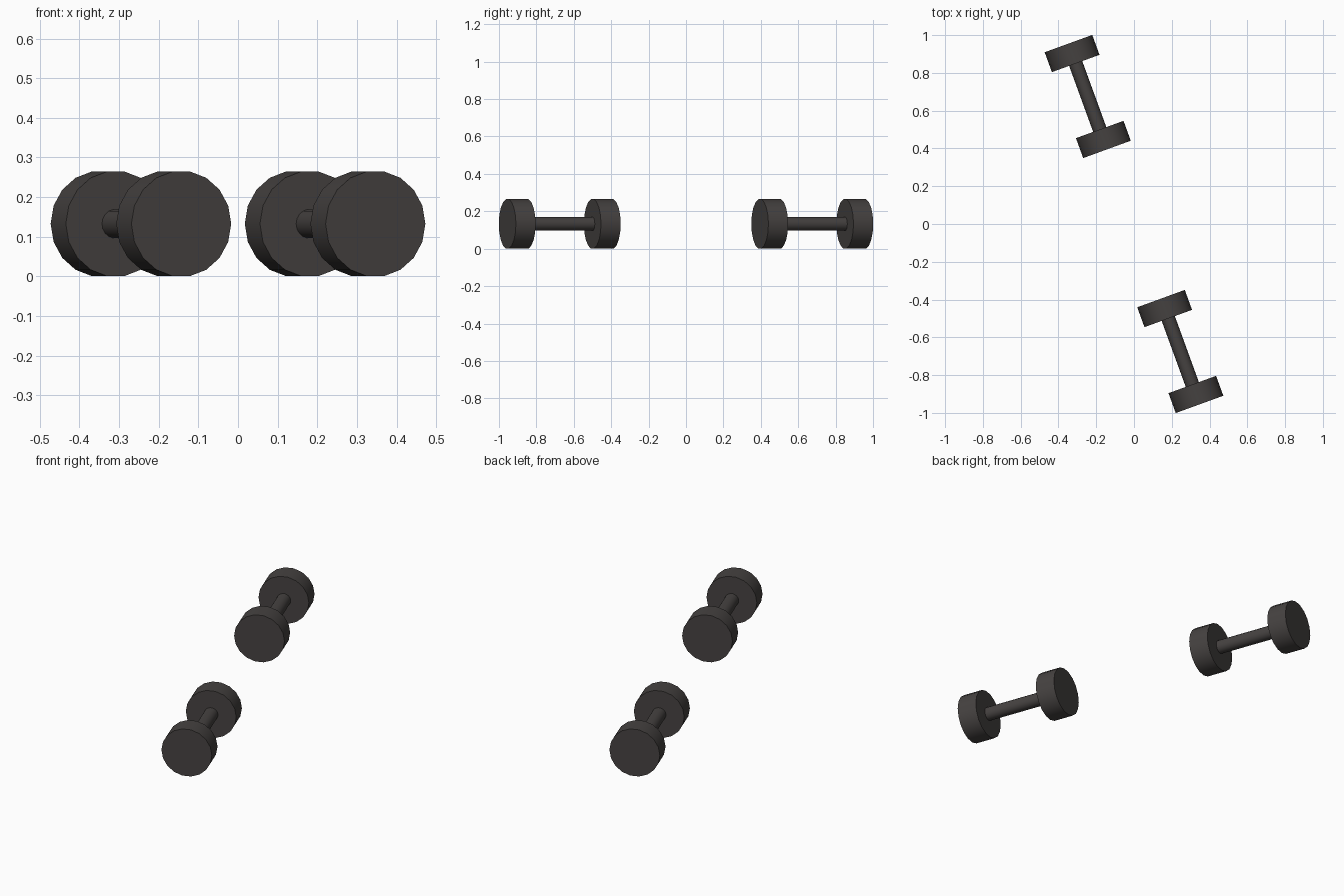
import bpy
import bmesh
from math import radians
from mathutils import Matrix, Vector

cube = bpy.data.objects.get("Cube")
if cube:
    bpy.data.objects.remove(cube, do_unlink=True)

# Dimensions
HEAD_RADIUS = 0.134
HEAD_DEPTH = 0.112
BAR_RADIUS = 0.037
HALF_LENGTH = 0.298
CENTRE_HEIGHT = 0.1325
SIDES = 18
YAW = radians(20)

# Single dark iron colour
iron = bpy.data.materials.new("dark_iron")
colour = (0.060, 0.054, 0.052, 1)
iron.use_nodes = True
iron.diffuse_color = colour
shader = iron.node_tree.nodes["Principled BSDF"]
shader.inputs["Base Color"].default_value = colour
shader.inputs["Roughness"].default_value = 0.7


def cylinder(name, radius, depth, offset, place):
    """Cylinder lying along the dumbbell's own y axis."""
    bm = bmesh.new()
    lie_down = Matrix.Rotation(radians(90), 4, "X") @ Matrix.Rotation(radians(90), 4, "Z")
    bmesh.ops.create_cone(bm, cap_ends=True, segments=SIDES, radius1=radius,
                          radius2=radius, depth=depth, matrix=lie_down)
    mesh = bpy.data.meshes.new(name)
    bm.to_mesh(mesh)
    bm.free()
    mesh.materials.append(iron)
    obj = bpy.data.objects.new(name, mesh)
    bpy.context.collection.objects.link(obj)
    obj.matrix_world = place @ Matrix.Translation(Vector((0, offset, 0)))
    return obj


def dumbbell(prefix, x, y):
    place = Matrix.Translation((x, y, CENTRE_HEIGHT)) @ Matrix.Rotation(YAW, 4, "Z")
    reach = HALF_LENGTH - HEAD_DEPTH / 2
    # Handle ends slightly inside the heads
    parts = [cylinder(prefix + "_handle", BAR_RADIUS, 2 * reach, 0, place)]
    for end, side in (("front", -1), ("back", 1)):
        parts.append(cylinder(f"{prefix}_{end}_weight", HEAD_RADIUS, HEAD_DEPTH,
                              side * reach, place))
    return parts


# Pair of dumbbells
parts = dumbbell("left_dumbbell", 0.245, -0.675) + dumbbell("right_dumbbell", -0.245, 0.675)

# Smooth barrels, sharp rims
bpy.ops.object.select_all(action="DESELECT")
for part in parts:
    part.select_set(True)
bpy.context.view_layer.objects.active = parts[0]
bpy.ops.object.shade_smooth_by_angle(angle=radians(35))
